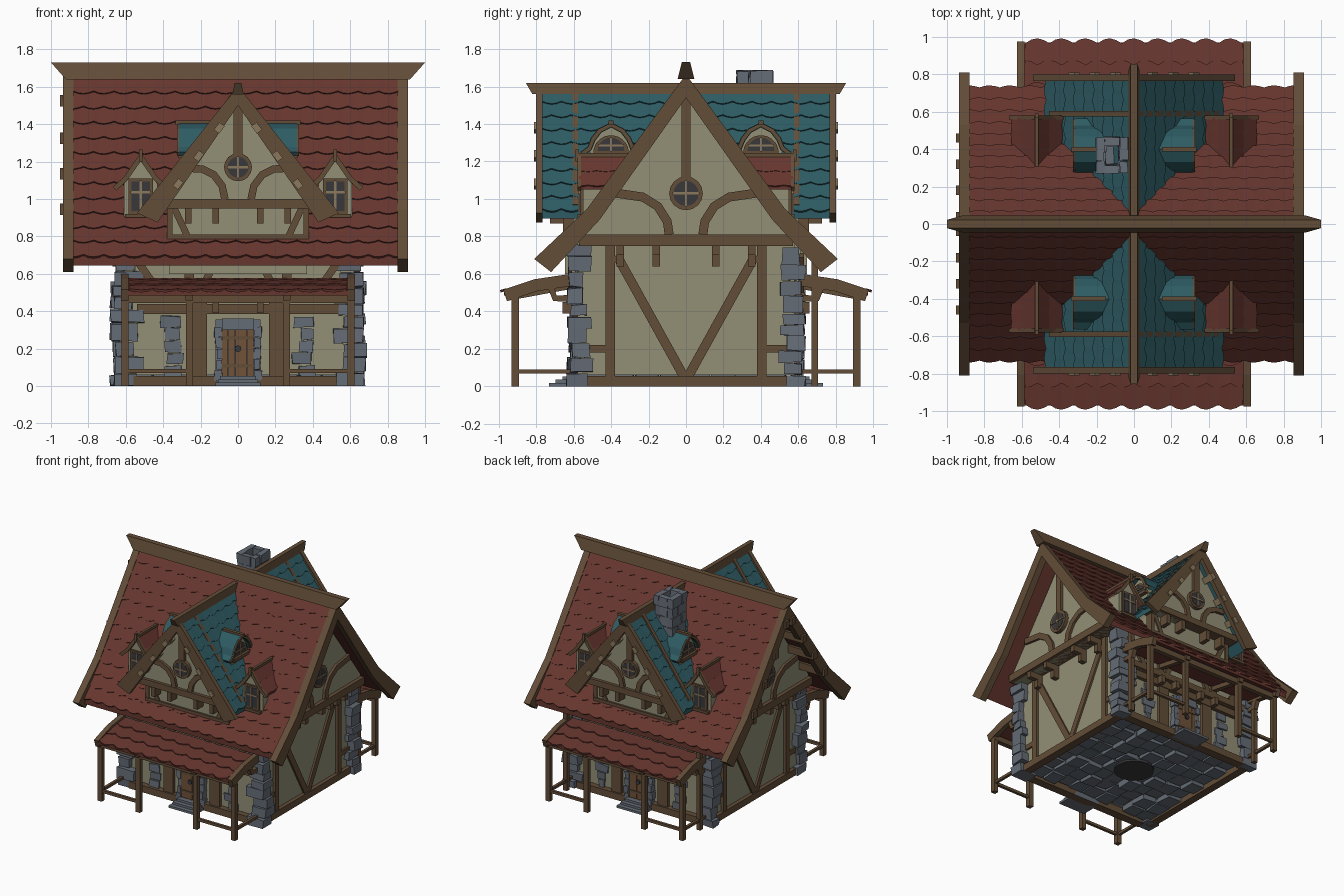
import bpy, bmesh, math, random
from mathutils import Vector

if "Cube" in bpy.data.objects:
    bpy.data.objects.remove(bpy.data.objects["Cube"])
random.seed(4)


def material(name, r, g, b):
    m = bpy.data.materials.new(name)
    m.diffuse_color = (r, g, b, 1)
    m.use_nodes = True
    m.node_tree.nodes["Principled BSDF"].inputs["Base Color"].default_value = m.diffuse_color
    return m


WOOD = material("timber", .125, .075, .04)
LIGHT = material("pale_wood", .26, .19, .11)
DOOR = material("door_wood", .16, .085, .04)
WALL = material("plaster", .29, .275, .18)
STONE = material("stone", .13, .15, .18)
RED = material("red_tile", .135, .037, .028)
TEAL = material("teal_tile", .027, .105, .125)
DARK = material("dark_glass", .04, .04, .045)

# facade frames: u along the wall, o outward, v up
FRONT = lambda u, o, v: (u, -o, v)
BACK = lambda u, o, v: (u, o, v)
RIGHT = lambda u, o, v: (o, u, v)
LEFT = lambda u, o, v: (-o, u, v)


def make(name, verts, faces, mat):
    bm = bmesh.new()
    vs = [bm.verts.new(v) for v in verts]
    for f in faces:
        bm.faces.new([vs[i] for i in f])
    bmesh.ops.recalc_face_normals(bm, faces=bm.faces)
    me = bpy.data.meshes.new(name)
    bm.to_mesh(me)
    bm.free()
    me.materials.append(mat)
    ob = bpy.data.objects.new(name, me)
    bpy.context.collection.objects.link(ob)
    return ob


def prism(name, pts, o0, o1, mat, F):
    n = len(pts)
    verts = [F(u, o, v) for o in (o0, o1) for u, v in pts]
    faces = [range(n), range(n, 2 * n)]
    faces += [(i, (i + 1) % n, n + (i + 1) % n, n + i) for i in range(n)]
    return make(name, verts, faces, mat)


def rect(name, u0, u1, v0, v1, o0, o1, mat, F):
    return prism(name, [(u0, v0), (u1, v0), (u1, v1), (u0, v1)], o0, o1, mat, F)


def strip(name, path, w, o0, o1, mat, F):
    """Band of width w centred on a path."""
    P = [Vector(p) for p in path]
    a, b = [], []
    for i, p in enumerate(P):
        d = (P[min(i + 1, len(P) - 1)] - P[max(i - 1, 0)]).normalized()
        n = Vector((-d.y, d.x)) * w / 2
        a.append(p + n)
        b.append(p - n)
    return prism(name, a + b[::-1], o0, o1, mat, F)


def stone(name, x0, x1, y0, y1, z0, z1, j=.006):
    r = lambda: random.uniform(-j, j)
    v = [(x + r(), y + r(), max(0, z + r())) for z in (z0, z1) for x, y in ((x0, y0), (x1, y0), (x1, y1), (x0, y1))]
    make(name, v, [(0, 1, 2, 3), (4, 5, 6, 7), (0, 1, 5, 4), (1, 2, 6, 5), (2, 3, 7, 6), (3, 0, 4, 7)], STONE)


def circle(u, v, r, n=16, a0=0, a1=360):
    k = n if a1 - a0 == 360 else n - 1
    return [(u + r * math.cos(math.radians(a0 + (a1 - a0) * i / k)),
             v + r * math.sin(math.radians(a0 + (a1 - a0) * i / k))) for i in range(n)]


def tiles(name, prof, o0, o1, courses, width, mat, F, lip=.01, wave=1):
    """Overlapping scalloped tile courses down a slope profile."""
    P = [Vector(p) for p in prof]
    L = [(b - a).length for a, b in zip(P, P[1:])]
    h = sum(L) / courses

    def at(d, off):
        i = 0
        while i < len(L) - 1 and d > L[i]:
            d -= L[i]
            i += 1
        t = (P[i + 1] - P[i]).normalized()
        n = Vector((-t.y, t.x))
        if n.y < 0:
            n = -n
        return P[i] + t * d + n * off
    verts, faces = [], []
    n = round((o1 - o0) / width) * 4
    scallop = (-.004, .009, .013, .007)
    for c in range(courses):
        base = len(verts)
        for k in range(n + 1):
            o = o0 + (o1 - o0) * k / n
            low = (c + 1) * h + wave * scallop[(k + 2 * (c % 2)) % 4]
            for d, off in ((c * h, .001), (low, lip), (low, -.004)):
                p = at(d, off)
                verts.append(F(p.x, o, p.y))
        for k in range(n):
            i = base + 3 * k
            faces += [(i, i + 1, i + 4, i + 3), (i + 1, i + 2, i + 5, i + 4), (i + 2, i, i + 3, i + 5)]
        faces += [(base, base + 1, base + 2), (base + 3 * n, base + 3 * n + 1, base + 3 * n + 2)]
    make(name, verts, faces, mat)


def slab(name, prof, t, o0, o1, mat, F):
    prism(name, list(prof) + [(u, v - t) for u, v in prof[::-1]], o0, o1, mat, F)


def side(s, pts):
    return [(s * u, v) for u, v in pts]


def round_window(F, v, r, o):
    prism("round_window_frame", circle(0, v, r), o, o + .03, WOOD, F)
    prism("round_window_glass", circle(0, v, r * .75), o, o + .033, DARK, F)
    rect("window_bar", -r * .8, r * .8, v - .006, v + .006, o, o + .04, LIGHT, F)
    rect("window_bar", -.006, .006, v - r * .8, v + r * .8, o, o + .04, LIGHT, F)


# body, attic and floor
rect("lower_walls", -.62, .62, .06, .8, -.58, .58, WALL, FRONT)
prism("attic_walls", [(-.55, .75), (.55, .75), (.56, .83), (0, 1.57), (-.56, .83)], -.72, .72, WALL, RIGHT)
for i in range(9):
    for j in range(8):
        x, y = -.58 + i * .129, -.54 + j * .135
        stone("floor_stone", x, x + .12, y, y + .125, random.uniform(.01, .05), .09)
prism("hearth_disc", circle(0, 0, .15), .008, .05, DARK, lambda u, o, v: (u, v, o))

# main roof
MAIN = [(0, 1.65), (.5, .965), (.725, .695)]
for s in (-1, 1):
    slab("main_roof_slab", side(s, MAIN), .05, -.88, .86, RED, RIGHT)
    tiles("main_roof_tiles", side(s, MAIN), -.88, .86, 12, .11, RED, RIGHT)
    for F, o in ((LEFT, .88), (RIGHT, .853)):
        prism("main_bargeboard", side(s, [(0, 1.665), (.53, .945), (.81, .68), (.72, .61), (.46, .89), (0, 1.54)]), o, o + .055, WOOD, F)
    for u, v in ((.46, .95), (.32, 1.14), (.18, 1.33), (.04, 1.53)):
        rect("purlin", s * u - .025, s * u + .025, v - .035, v + .025, .7, .952, WOOD, LEFT)
make("main_ridge", [(x * s, y, z) for s in (-1, 1) for x, y, z in ((.92, -.045, 1.64), (.92, .045, 1.64), (1, .022, 1.73), (1, -.022, 1.73))],
     [(0, 1, 2, 3), (4, 5, 6, 7), (0, 1, 5, 4), (1, 2, 6, 5), (2, 3, 7, 6), (3, 0, 4, 7)], WOOD)

# side gables
for F in (RIGHT, LEFT):
    rect("side_sill", -.56, .56, 0, .055, .58, .645, WOOD, F)
    rect("gable_beam", -.57, .57, .75, .81, .62, .75, WOOD, F)
    rect("gable_post", -.025, .025, 1.1, 1.55, .7, .745, WOOD, F)
    round_window(F, 1.03, .09, .72)
    for s in (-1, 1):
        strip("side_post", [(s * .405, .05), (s * .405, .75)], .05, .6, .64, WOOD, F)
        strip("side_brace", [(s * .01, .05), (s * .37, .7)], .05, .6, .635, WOOD, F)
        strip("side_rail", [(s * .4, .2), (s * .55, .2)], .04, .6, .635, WOOD, F)
        strip("curved_brace", side(s, [(.09, .81), (.1, .88), (.15, .96), (.23, 1.01), (.4, 1.035)]), .048, .7, .74, WOOD, F)
        for u in (.16, .35):
            strip("gable_bracket", [(s * u, .75), (s * u, .64)], .04, .62, .67, WOOD, F)
            strip("gable_bracket_arm", [(s * u, .76), (s * u, .70)], .04, .62, .74, WOOD, F)

# corner stones
for sx in (-1, 1):
    for sy in (-1, 1):
        z = 0
        while z < .72:
            h = random.uniform(.05, .1)
            a, b = random.uniform(.50, .57), random.uniform(.49, .55)
            ox, oy = random.uniform(.65, .685), random.uniform(.605, .64)
            stone("corner_stone", *sorted((sx * a, sx * ox)), *sorted((sy * b, sy * oy)), z, min(z + h, .76) - .006)
            z += h

TOP = [(0, 1.585), (.465, .94)]
PORCH = [(.62, .578), (.8, .555), (.97, .51)]
for F, sy in ((FRONT, -1), (BACK, 1)):
    # ground floor front
    rect("upper_front_wall", -.55, .55, .45, .8, .5, .61, WALL, F)
    rect("front_sill", -.56, .56, 0, .055, .55, .62, WOOD, F)
    rect("front_beam", -.54, .54, .385, .44, .56, .61, WOOD, F)
    rect("front_upper_beam", -.56, .56, .45, .5, .56, .635, WOOD, F)
    rect("door_surround", -.12, .12, .02, .355, .56, .605, STONE, F)
    rect("door_head", -.085, .085, .3, .36, .56, .63, STONE, F)
    for k in range(5):
        rect("door_plank", -.085 + k * .034, -.053 + k * .034, .05, .305, .58, .615, DOOR, F)
    for v in (.1, .25):
        rect("door_strap", -.085, .085, v, v + .018, .6, .621, WOOD, F)
    prism("door_knob", circle(0, .2, .018, 8), .6, .628, DARK, F)
    for k in range(3):
        rect("door_step", -.12 + k * .012, .12 - k * .012, k * .018, k * .018 + .018, .55, .73 - k * .035, STONE, F)
    for s in (-1, 1):
        for k in range(5):
            y = sorted((sy * .56, sy * random.uniform(.61, .63)))
            stone("door_side_stone", *sorted((s * .085, s * random.uniform(.115, .13))), *y, .03 + k * .058, .083 + k * .058, .004)
            z = .05 + k * .066
            stone("wall_stone", *sorted((s * random.uniform(.29, .34), s * random.uniform(.37, .42))), *sorted((sy * .56, sy * .592)), z, z + .06)
        strip("front_post", [(s * .21, .05), (s * .21, .45)], .09, .56, .605, WOOD, F)
        for u in (.12, .26):
            strip("floor_bracket", [(s * u, .45), (s * u, .39)], .035, .58, .66, WOOD, F)
        strip("upper_brace", [(s * .56, .7), (s * .42, .5)], .04, .58, .63, WOOD, F)
        strip("upper_brace", [(s * .1, .72), (s * .2, .5)], .04, .58, .63, WOOD, F)
        strip("upper_post", [(s * .26, .5), (s * .26, .72)], .05, .58, .63, WOOD, F)
    # porch
    pp = side(sy, PORCH)
    slab("porch_slab", pp, .025, -.59, .59, RED, RIGHT)
    tiles("porch_tiles", pp, -.58, .58, 3, .128, RED, RIGHT, .01, 1.6)
    rect("porch_beam", -.62, .62, .445, .49, .89, .93, WOOD, F)
    for s in (-1, 1):
        strip("porch_rafter", side(sy, [(.6, .57), (.8, .54), (.965, .485)]), .065, s * .585, s * .625, WOOD, RIGHT)
        for u in (.605, .26):
            strip("porch_post", [(s * u, 0), (s * u, .46)], .038, .892, .93, WOOD, F)
        strip("porch_rail", [(s * .26, .08), (s * .6, .08)], .022, .9, .922, WOOD, F)
        strip("porch_side_rail", [(s * .595, .08), (s * .617, .08)], .022, .62, .92, WOOD, F)
        strip("porch_knee", side(sy, [(.62, .47), (.7, .47), (.72, .53)]), .035, s * .585, s * .62, WOOD, RIGHT)
        strip("porch_inner_rafter", side(sy, [(.6, .54), (.95, .475)]), .035, s * .24, s * .28, WOOD, RIGHT)
        if sy > 0:
            strip("porch_wall_post", [(s * .605, 0), (s * .605, .72)], .035, .67, .705, WOOD, F)

    # cross gable
    rect("bay_lower_wall", -.37, .37, .6, .96, .2, .645, WALL, F)
    prism("bay_gable_wall", [(-.37, .95), (.37, .95), (.39, 1), (0, 1.54), (-.39, 1)], .05, .71, WALL, F)
    rect("bay_beam", -.4, .4, .95, 1, .6, .735, WOOD, F)
    rect("bay_base_beam", -.38, .38, .785, .81, .6, .66, WOOD, F)
    rect("bay_post", -.025, .025, 1.22, 1.53, .7, .735, WOOD, F)
    round_window(F, 1.17, .075, .71)
    make("bay_ridge", [F(x, o, z) for x, z, e in ((-.03, 1.56, .82), (.03, 1.56, .82), (.018, 1.62, .855), (-.018, 1.62, .855)) for o in (0, e)],
         [(0, 2, 4, 6), (1, 3, 5, 7), (0, 1, 3, 2), (2, 3, 5, 4), (4, 5, 7, 6), (6, 7, 1, 0)], WOOD)
    for s in (-1, 1):
        slab("bay_roof_slab", side(s, TOP), .045, .04, .77, TEAL, F)
        tiles("bay_roof_tiles", side(s, TOP), .04, .77, 9, .1, TEAL, F)
        prism("bay_bargeboard", side(s, [(0, 1.605), (.54, .925), (.43, .875), (0, 1.5)]), .765, .8, WOOD, F)
        dz = .004 if s < 0 else -.011
        strip("bay_roof_batten", side(s, [(0, 1.58 + dz), (.44, .97 + dz)]), .035, .575, .605, WOOD, F)
        for u, v in ((.1, 1.38), (.21, 1.23), (.32, 1.08)):
            strip("bay_purlin_end", side(s, [(u - .015, v + .02), (u + .015, v - .02)]), .035, .7, .81, LIGHT, F)
        strip("bay_curved_brace", side(s, [(.07, 1), (.085, 1.07), (.13, 1.13), (.19, 1.16), (.27, 1.165)]), .04, .7, .732, WOOD, F)
        strip("bay_corner_post", [(s * .365, .8), (s * .365, .96)], .03, .6, .655, WOOD, F)
        strip("bay_lower_brace", [(s * .34, .95), (s * .27, .8)], .035, .6, .655, WOOD, F)
        for u in (.12, .265):
            strip("bay_bracket", [(s * u, .95), (s * u, .87)], .035, .62, .725, WOOD, F)

        # small red dormers
        G = lambda u, o, v, s=s, F=F: F(s * .52 + u, o, v)
        prism("dormer_wall", [(-.09, .88), (.09, .88), (.09, 1.08), (0, 1.21), (-.09, 1.08)], .2, .55, WALL, G)
        rect("dormer_frame", -.065, .065, .92, 1.11, .54, .565, WOOD, G)
        rect("dormer_glass", -.05, .05, .935, 1.095, .54, .568, DARK, G)
        rect("dormer_bar", -.006, .006, .93, 1.1, .54, .575, LIGHT, G)
        rect("dormer_bar", -.055, .055, 1.03, 1.042, .54, .575, LIGHT, G)
        rect("dormer_sill", -.085, .085, .9, .92, .5, .58, WOOD, G)
        rect("dormer_ridge", -.01, .01, 1.225, 1.245, .3, .58, WOOD, G)
        rect("dormer_finial", -.01, .01, 1.2, 1.265, .57, .59, WOOD, G)
        for t in (-1, 1):
            dp = side(t, [(0, 1.235), (.08, 1.12), (.132, 1.07)])
            slab("dormer_roof", dp, .02, .2, .57, RED, G)
            tiles("dormer_tiles", dp, .2, .57, 2, .1, RED, G, .005, .4)
            strip("dormer_bargeboard", side(t, [(0, 1.225), (.08, 1.11), (.14, 1.055)]), .026, .56, .58, WOOD, G)

# arched teal dormers on the cross-gable slopes
for F in (RIGHT, LEFT):
    for s in (-1, 1):
        G = lambda u, o, v, s=s, F=F: F(s * .4 + u, o, v)
        bell = [(.155, 1.24), (.115, 1.27), (.095, 1.32), (.06, 1.365), (0, 1.395)]
        path = side(-1, bell) + bell[-2::-1]
        prism("arch_dormer_wall", side(-1, bell[1:]) + bell[-2:0:-1] + [(.1, 1.16), (-.1, 1.16)], .06, .29, WALL, G)
        strip("arch_dormer_roof", path, .028, .06, .315, TEAL, G)
        strip("arch_dormer_trim", path, .022, .31, .325, WOOD, G)
        prism("arch_window_frame", circle(0, 1.245, .095, 12, 0, 180), .28, .3, WOOD, G)
        prism("arch_window_glass", circle(0, 1.255, .072, 12, 0, 180), .28, .303, DARK, G)
        rect("arch_window_bar", -.006, .006, 1.25, 1.33, .28, .31, LIGHT, G)
        rect("arch_window_bar", -.07, .07, 1.28, 1.29, .28, .31, LIGHT, G)
        rect("arch_sill", -.11, .11, 1.22, 1.245, .25, .32, WOOD, G)
        rect("arch_ridge", -.013, .013, 1.395, 1.42, .15, .335, WOOD, G)

# chimney of stacked stones around a flue
for k in range(8):
    z0, z1 = 1.05 + k * .08, 1.125 + k * .08
    e = .008 if k == 7 else (k % 2) * .004
    x0, x1, y0, y1, t = -.195 - e, -.04 + e, .278 - e, .457 + e, .045
    m = y0 + (.07 if k % 2 else .11)
    for b in ((x0, x0 + t, y0, m - .005), (x0, x0 + t, m, y1), (x1 - t, x1, y0, m - .005), (x1 - t, x1, m, y1),
              (x0 + t, x1 - t, y0, y0 + t), (x0 + t, x1 - t, y1 - t, y1)):
        stone("chimney_stone", *b, z0, z1, .004)
rect("chimney_core", -.185, -.05, 1, 1.45, .29, .445, STONE, BACK)
